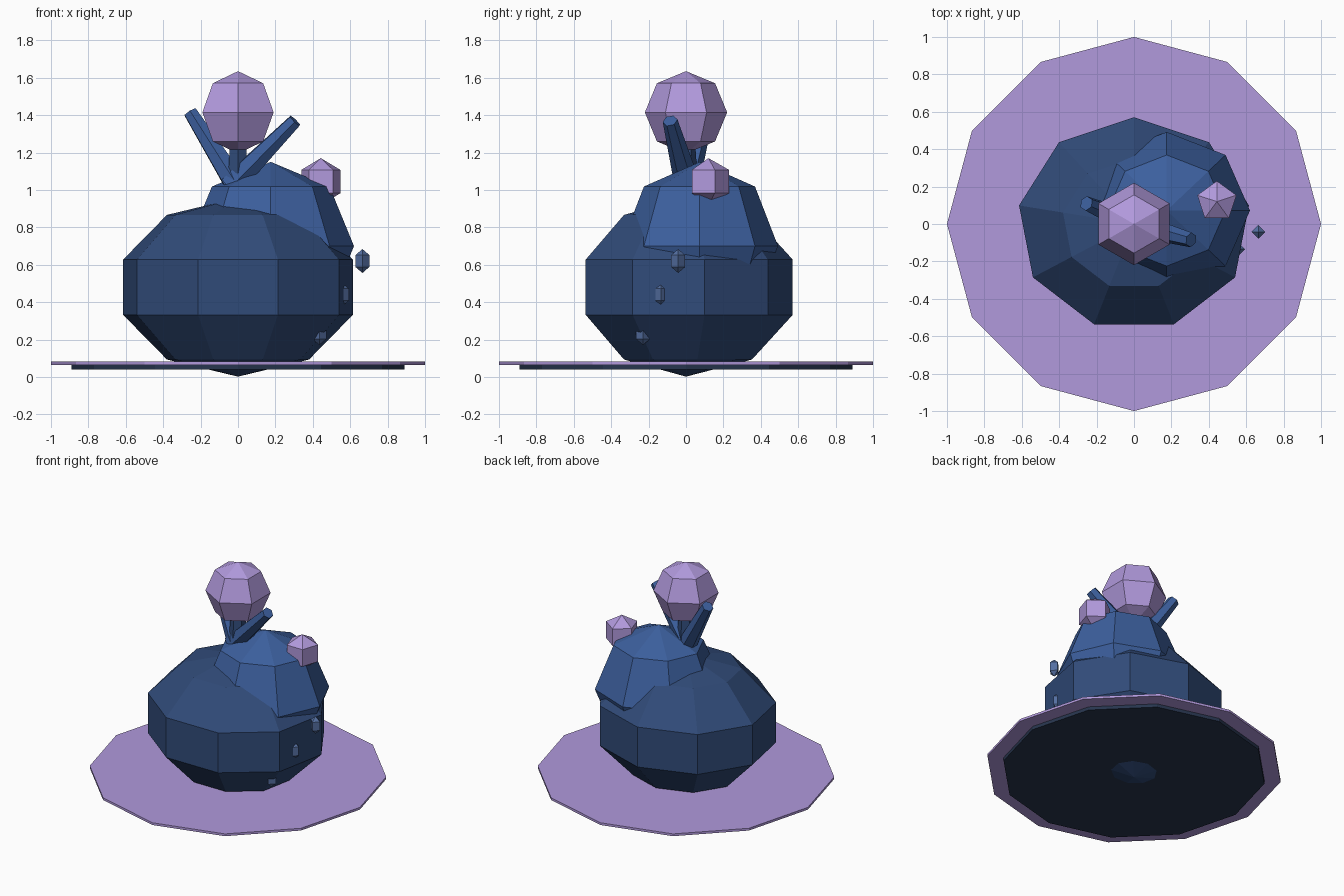
import bpy, bmesh
from math import sin, cos, pi
from mathutils import Vector

if "Cube" in bpy.data.objects:
    bpy.data.objects.remove(bpy.data.objects["Cube"])

def material(name, rgb):
    m = bpy.data.materials.new(name)
    m.diffuse_color = (*rgb, 1)
    m.use_nodes = True
    m.node_tree.nodes["Principled BSDF"].inputs["Base Color"].default_value = m.diffuse_color
    return m

LILAC = material("lilac", (0.44, 0.32, 0.72))
NAVY = material("navy", (0.03, 0.07, 0.19))
BLUE = material("blue", (0.045, 0.115, 0.34))
STEEL = material("steel_blue", (0.09, 0.16, 0.36))
DARK = material("dark", (0.02, 0.035, 0.075))

def finish(bm, name, mat):
    bmesh.ops.recalc_face_normals(bm, faces=bm.faces)
    me = bpy.data.meshes.new(name)
    bm.to_mesh(me)
    bm.free()
    me.materials.append(mat)
    ob = bpy.data.objects.new(name, me)
    bpy.context.collection.objects.link(ob)
    return ob

def ball(name, mat, center, size, segs, rings):
    """Low-poly ellipsoid with one vertex column on +y."""
    bm = bmesh.new()
    c = Vector(center)
    point = lambda r, a, z: bm.verts.new(c + Vector((size[0]*r*cos(a), size[1]*r*sin(a), size[2]*z)))
    loops = [[point(sin(pi*i/rings), pi/2 + 2*pi*k/segs, cos(pi*i/rings)) for k in range(segs)]
             for i in range(1, rings)]
    top, bottom = point(0, 0, 1), point(0, 0, -1)
    for k in range(segs):
        n = (k + 1) % segs
        bm.faces.new((top, loops[0][k], loops[0][n]))
        bm.faces.new((bottom, loops[-1][n], loops[-1][k]))
        for a, b in zip(loops, loops[1:]):
            bm.faces.new((a[k], b[k], b[n], a[n]))
    return finish(bm, name, mat)

def taper(name, mat, start, end, r1, r2, segs):
    """Tapered prism between two points."""
    bm = bmesh.new()
    d = Vector(end) - Vector(start)
    bmesh.ops.create_cone(bm, cap_ends=True, segments=segs, radius1=r1, radius2=r2, depth=d.length)
    ob = finish(bm, name, mat)
    ob.location = (Vector(start) + Vector(end)) / 2
    ob.rotation_euler = Vector((0, 0, 1)).rotation_difference(d).to_euler()
    return ob

# Base discs
taper("base_plate", LILAC, (0, 0, 0.065), (0, 0, 0.082), 1, 1, 12)
taper("base_underside", DARK, (0, 0, 0.04), (0, 0, 0.066), 0.89, 0.89, 12)

# Main rounded masses
ball("body", NAVY, (0, 0, 0.48), (0.656, 0.60, 0.478), 9, 5)
ball("shoulder_dome", BLUE, (0.175, 0.072, 0.70), (0.445, 0.42, 0.45), 8, 4)

# Stalk and branches
taper("stalk", NAVY, (0, 0, 0.85), (0, 0, 1.24), 0.075, 0.05, 6)
taper("branch_left", BLUE, (0.02, -0.01, 0.98), (-0.255, 0.11, 1.415), 0.07, 0.04, 6)
taper("branch_right", BLUE, (-0.04, 0.01, 1.02), (0.305, -0.085, 1.37), 0.07, 0.04, 6)

# Lilac orbs
ball("top_orb", LILAC, (0, 0, 1.415), (0.22, 0.22, 0.22), 6, 4)
ball("side_orb", LILAC, (0.443, 0.12, 1.045), (0.127, 0.127, 0.125), 5, 3)

# Droplets down the right side
for i, p in enumerate([(0.665, -0.042, 0.62), (0.555, -0.135, 0.44), (0.435, -0.23, 0.235)]):
    ball(f"droplet_{i + 1}", STEEL, p, (0.043, 0.043, 0.064), 4, 3)
